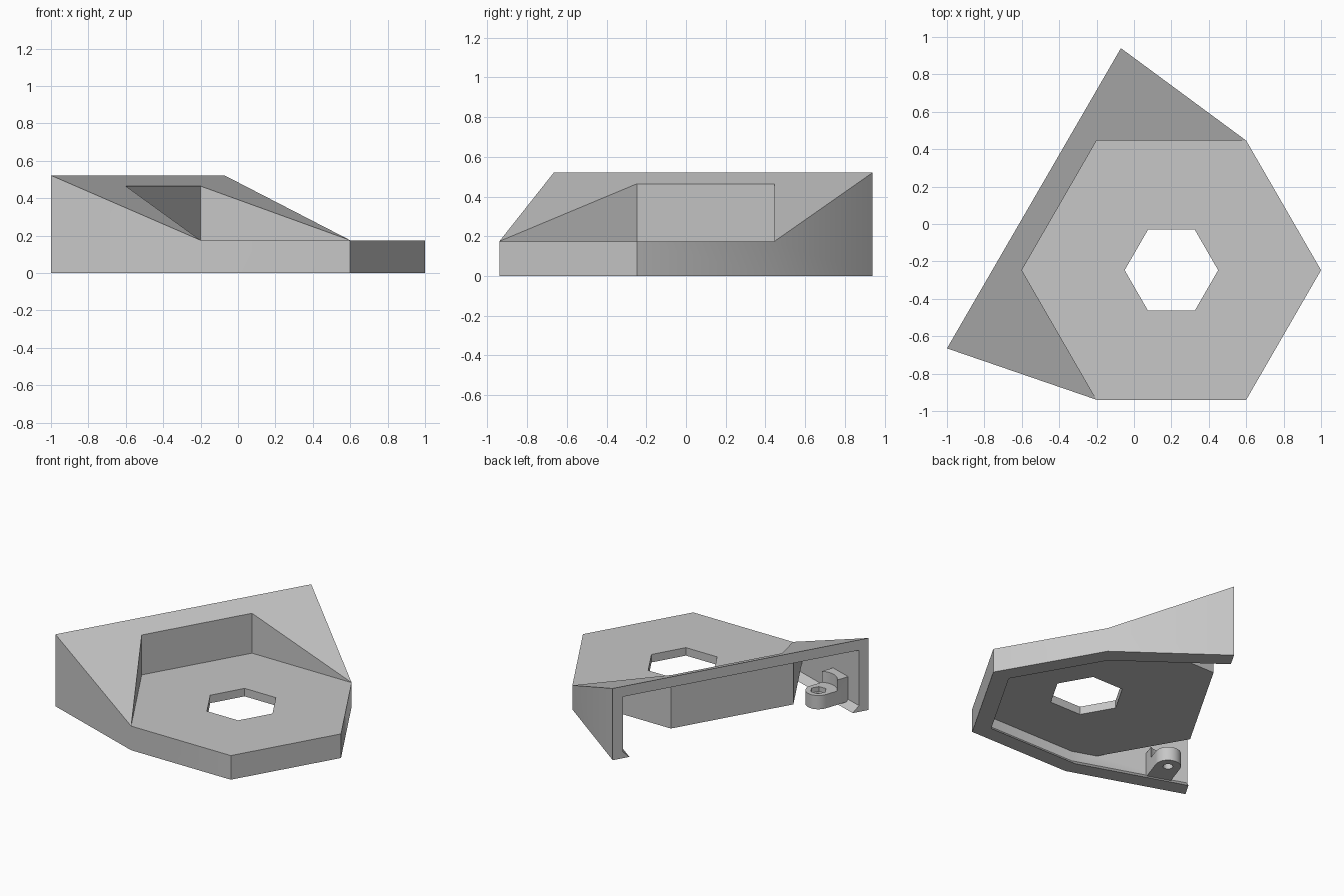
import bpy, bmesh, math
from mathutils import Vector

cube = bpy.data.objects.get("Cube")
if cube:
    bpy.data.objects.remove(cube, do_unlink=True)

colour = (0.57, 0.57, 0.57, 1)
grey = bpy.data.materials.new("plain grey")
grey.use_nodes = True
grey.diffuse_color = colour
grey.node_tree.nodes["Principled BSDF"].inputs["Base Color"].default_value = colour


def make(name, verts, faces):
    mesh = bpy.data.meshes.new(name)
    bm = bmesh.new()
    vs = [bm.verts.new(v) for v in verts]
    for f in faces:
        bm.faces.new([vs[i] for i in f])
    bmesh.ops.recalc_face_normals(bm, faces=bm.faces)
    bm.to_mesh(mesh)
    bm.free()
    mesh.materials.append(grey)
    obj = bpy.data.objects.new(name, mesh)
    bpy.context.collection.objects.link(obj)
    return obj


def loft(name, rings):
    """Closed solid through rings of equal point count."""
    n = len(rings[0])
    verts = [p for ring in rings for p in ring]
    faces = [range(n), range(len(verts) - n, len(verts))]
    for k in range(len(rings) - 1):
        for i in range(n):
            j = (i + 1) % n
            faces.append((k * n + i, k * n + j, k * n + n + j, k * n + n + i))
    return make(name, verts, faces)


def at(pts, z):
    return [(p[0], p[1], z) for p in pts]


def prism(name, pts, z0, z1):
    return loft(name, [at(pts, z0), at(pts, z1)])


def ngon(c, r, n):
    return [(c[0] + r * math.cos(math.tau * i / n), c[1] + r * math.sin(math.tau * i / n))
            for i in range(n)]


def cut(target, cutter):
    cutter.hide_render = True
    mod = target.modifiers.new("cut", 'BOOLEAN')
    mod.operation, mod.solver, mod.object = 'DIFFERENCE', 'EXACT', cutter
    bpy.context.view_layer.objects.active = target
    bpy.ops.object.modifier_apply(modifier=mod.name)
    bpy.data.objects.remove(cutter, do_unlink=True)


def smooth(obj):
    bpy.ops.object.select_all(action='DESELECT')
    obj.select_set(True)
    bpy.context.view_layer.objects.active = obj
    bpy.ops.object.shade_smooth_by_angle(angle=math.radians(30))


def inset(pts, dists):
    """Offset each edge of a clockwise outline inwards by its own distance."""
    n = len(pts)
    norms = []
    for i in range(n):
        e = (Vector(pts[(i + 1) % n]) - Vector(pts[i])).normalized()
        norms.append(Vector((e.y, -e.x)))
    out = []
    for i in range(n):
        a, b, da, db = norms[i - 1], norms[i], dists[i - 1], dists[i]
        det = a.x * b.y - a.y * b.x
        out.append((pts[i][0] + (da * b.y - db * a.y) / det,
                    pts[i][1] + (a.x * db - b.x * da) / det))
    return out


# Plan: hexagonal plate with two wings flaring to the open side
centre = (0.2, -0.247)
hexa = ngon(centre, 0.8, 6)
a, b = hexa[2], hexa[3]
plan = [(-0.07, 0.94), hexa[1], hexa[0], hexa[5], hexa[4], (-1.0, -0.665)]
TOP, UNDER = 0.175, 0.117
walls = [0.075, 0.07, 0.07, 0.07, 0.068]
out_dir = Vector((-0.866, 0.5))
along = Vector((0.5, 0.866))
low_d = out_dir.dot(Vector(hexa[1]))


def slope(d):
    return TOP + 0.418 * (d - low_d)


def height(p):
    return slope(out_dir.dot(Vector(p)))


# Outer body: plate, side walls, sloping roof and the step between them
verts = at(plan, 0)
verts += [(*p, height(p) if i in (0, 5) else TOP) for i, p in enumerate(plan)]
for p in (a, b):
    verts += [(*p, TOP), (*p, height(p))]
faces = [range(6)] + [(i, (i + 1) % 6, (i + 1) % 6 + 6, i + 6) for i in range(6)]
faces += [(6, 7, 13, 15, 10, 11), (7, 8, 9, 10, 14, 12),
          (12, 14, 15, 13), (7, 12, 13), (10, 15, 14)]
body = make("hollow_cover", verts, faces)


# Hollow, open at the back, with a sloping lip along the foot of the walls
def wall_line(extra):
    return inset(plan, [w + extra for w in walls] + [-0.3])


hollow = loft("hollow", [at(wall_line(0.055), -0.01), at(wall_line(0.045), 0),
                         at(wall_line(0), 0.045), at(wall_line(0), 0.9)])
big = ngon(centre, 0.889, 6)
run = Vector(big[4]) - Vector(big[3])
far = Vector(big[3]) + run * 2
cut(hollow, prism("step", [big[2], big[3], far, (3, far.y), (3, big[2][1])], UNDER, 2))
profile = [(-0.2, slope(-0.2) - 0.075), (1.5, slope(1.5) - 0.075), (1.5, 3), (-0.2, 3)]
cut(hollow, loft("roof", [[(*(out_dir * d + along * s), z) for d, z in profile]
                          for s in (-3, 3)]))
cut(body, hollow)

# Hexagonal opening
cut(body, prism("opening", ngon(centre, 0.25, 6), -0.5, 1))
smooth(body)

# Screw lug on the inside of the front wing, scooped out above the boss
corner = Vector(plan[5])
u = (Vector(plan[4]) - corner).normalized()
n = Vector((-u.y, u.x))
c = corner + u * 0.219 + n * 0.249
r = 0.085
pts = [c + u * r * math.cos(math.pi * i / 16) + n * r * math.sin(math.pi * i / 16)
       for i in range(17)]
pts += [c - u * r - n * 0.19, c + u * r - n * 0.19]
lug = prism("screw_lug", pts, 0.03, 0.21)
cut(lug, prism("scoop", ngon(c, 0.125, 40), 0.13, 1))
cut(lug, prism("nut_recess", ngon(c, 0.055, 6), 0.095, 1))
cut(lug, prism("screw_hole", ngon(c, 0.033, 20), -1, 1))
smooth(lug)
